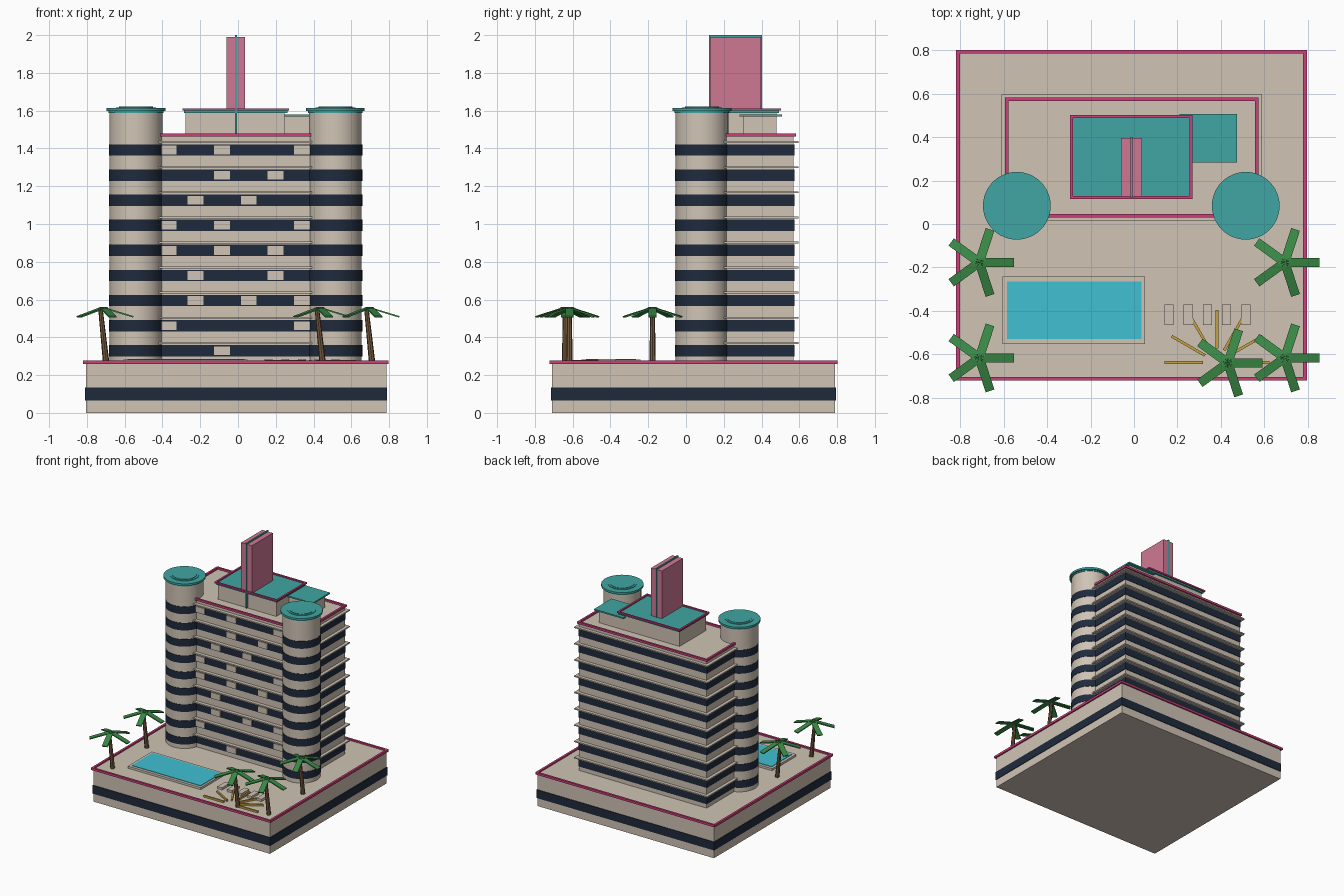
import bpy, bmesh
from math import radians, cos, sin, pi
from mathutils import Matrix, Vector

cube = bpy.data.objects.get("Cube")
if cube:
    bpy.data.objects.remove(cube, do_unlink=True)


def material(name, *srgb):
    lin = [((c / 255 + 0.055) / 1.055) ** 2.4 for c in srgb]
    m = bpy.data.materials.new(name)
    m.use_nodes = True
    m.diffuse_color = (*lin, 1)
    m.node_tree.nodes["Principled BSDF"].inputs["Base Color"].default_value = (*lin, 1)
    return m


STONE = material("warm stone", 208, 196, 181)
NAVY = material("navy glass", 31, 42, 60)
PINK = material("hot pink", 205, 62, 122)
ROSE = material("rose", 207, 121, 148)
TEAL = material("teal", 64, 166, 162)
WATER = material("pool water", 64, 192, 210)
LEAF = material("palm green", 58, 138, 70)
BARK = material("trunk brown", 118, 90, 62)
GOLD = material("gold", 198, 162, 66)


def finish(name, bm, mat, smooth=False):
    mesh = bpy.data.meshes.new(name)
    bm.to_mesh(mesh)
    bm.free()
    mesh.materials.append(mat)
    ob = bpy.data.objects.new(name, mesh)
    bpy.context.collection.objects.link(ob)
    if smooth:
        bpy.ops.object.select_all(action="DESELECT")
        ob.select_set(True)
        bpy.context.view_layer.objects.active = ob
        bpy.ops.object.shade_smooth_by_angle(angle=radians(35))
    return ob


def add_box(bm, x0, x1, y0, y1, z0, z1):
    m = Matrix.Translation(((x0 + x1) / 2, (y0 + y1) / 2, (z0 + z1) / 2))
    bmesh.ops.create_cube(bm, size=1, matrix=m @ Matrix.Diagonal((x1 - x0, y1 - y0, z1 - z0, 1)))


def boxes(name, mat, *specs):
    bm = bmesh.new()
    for s in specs:
        add_box(bm, *s)
    return finish(name, bm, mat)


def frame(name, mat, x0, x1, y0, y1, z0, z1, w):
    """Rectangular border made of four bars."""
    return boxes(name, mat,
                 (x0, x1, y0, y0 + w, z0, z1), (x0, x1, y1 - w, y1, z0, z1),
                 (x0, x0 + w, y0 + w, y1 - w, z0, z1), (x1 - w, x1, y0 + w, y1 - w, z0, z1))


def add_disc(bm, x, y, r, z0, z1, sides=48):
    bmesh.ops.create_cone(bm, cap_ends=True, segments=sides, radius1=r, radius2=r,
                          depth=z1 - z0, matrix=Matrix.Translation((x, y, (z0 + z1) / 2)))


# Podium with window strip and pink edge
DECK = 0.265
boxes("podium", STONE, (-0.805, 0.785, -0.71, 0.79, 0, DECK))
boxes("podium_window_strip", NAVY, (-0.81, 0.79, -0.715, 0.795, 0.066, 0.134))
frame("podium_trim", PINK, -0.82, 0.797, -0.722, 0.802, 0.259, 0.277, 0.017)

# Main tower: walls, window bands, ledges
X0, X1, Y0, Y1 = -0.585, 0.565, 0.045, 0.57
ROOF = 1.465
FLOORS = [0.299 + 0.1328 * i for i in range(9)]
boxes("tower_walls", STONE, (X0, X1, Y0, Y1, DECK, ROOF))
boxes("tower_window_bands", NAVY,
      *[(X0 - 0.004, X1 + 0.004, Y0 - 0.004, Y1 + 0.004, z, z + 0.06) for z in FLOORS])
boxes("tower_ledges", STONE,
      *[(X0 - 0.025, X1 + 0.025, Y0 - 0.028, Y1 + 0.026, z + 0.067, z + 0.077) for z in FLOORS])
frame("tower_roof_trim", PINK, X0 - 0.01, X1 + 0.008, Y0 - 0.014, Y1 + 0.012, ROOF - 0.002, 1.48, 0.016)

# Solid panels in the front windows, listed from the lowest floor up
panels = []
for z, slots in zip(FLOORS, ("2", "05", "135", "14", "024", "025", "13", "24", "025")):
    for s in slots:
        x = -0.367 + 0.1412 * int(s)
        panels.append((x - 0.042, x + 0.042, Y0 - 0.011, Y0, z + 0.007, z + 0.053))
boxes("front_panels", STONE, *panels)

# Round corner towers with bands and caps
CY = 0.084
for side, cx in (("right", -0.54), ("left", 0.515)):
    bm = bmesh.new()
    add_disc(bm, cx, CY, 0.14, DECK, 1.6)
    finish(side + "_round_tower", bm, STONE, True)
    bm = bmesh.new()
    for z in FLOORS:
        add_disc(bm, cx, CY, 0.143, z, z + 0.06)
    finish(side + "_round_window_bands", bm, NAVY, True)
    bm = bmesh.new()
    add_disc(bm, cx, CY, 0.145, 1.588, 1.6)
    add_disc(bm, cx, CY, 0.156, 1.598, 1.614)
    add_disc(bm, cx, CY, 0.106, 1.612, 1.618)
    add_disc(bm, cx, CY, 0.09, 1.616, 1.621)
    finish(side + "_round_tower_cap", bm, TEAL, True)

# Penthouse and annex
boxes("penthouse_walls", STONE, (-0.277, 0.247, 0.14, 0.478, ROOF, 1.59))
boxes("penthouse_roof", TEAL, (-0.285, 0.262, 0.125, 0.492, 1.588, 1.602))
frame("penthouse_roof_trim", PINK, -0.294, 0.27, 0.116, 0.502, 1.6, 1.612, 0.014)
boxes("annex_walls", STONE, (0.235, 0.45, 0.305, 0.478, ROOF, 1.57))
boxes("annex_roof", TEAL, (0.21, 0.474, 0.284, 0.507, 1.569, 1.58))

# Roof fin
boxes("fin_slabs", ROSE, (-0.06, -0.016, 0.126, 0.397, 1.6, 1.99),
      (-0.007, 0.036, 0.126, 0.397, 1.6, 1.99))
boxes("fin_core", TEAL, (-0.017, -0.006, 0.121, 0.402, 1.47, 2.0))

# Pool and loungers
boxes("pool_rim", STONE, (-0.607, 0.05, -0.552, -0.242, DECK, 0.282))
boxes("pool_water", WATER, (-0.586, 0.034, -0.53, -0.264, 0.28, 0.286))
boxes("loungers", STONE,
      *[(x - 0.021, x + 0.021, -0.466, -0.37, DECK, 0.284) for x in (0.162, 0.25, 0.339, 0.427, 0.516)])

# Gold sunburst laid on the deck
bm = bmesh.new()
for i in range(7):
    m = Matrix.Translation((0.383, -0.638, 0.272)) @ Matrix.Rotation(i * pi / 6, 4, "Z")
    bmesh.ops.create_cube(bm, size=1, matrix=m @ Matrix.Translation((0.153, 0, 0))
                          @ Matrix.Diagonal((0.178, 0.013, 0.015, 1)))
finish("sunburst_rays", bm, GOLD)


# Palms: leaning trunk and five drooping fronds
def palm(name, x, y):
    base, top = Vector((x + 0.015, y, DECK)), Vector((x - 0.015, y, 0.55))
    axis = top - base
    bm = bmesh.new()
    bmesh.ops.create_cone(bm, cap_ends=True, segments=8, radius1=0.017, radius2=0.012, depth=axis.length,
                          matrix=Matrix.Translation((base + top) / 2)
                          @ axis.to_track_quat("Z", "Y").to_matrix().to_4x4())
    finish(name + "_trunk", bm, BARK, True)
    bm = bmesh.new()
    for i in range(5):
        m = (Matrix.Translation((x, y, 0.557)) @ Matrix.Rotation(i * radians(72), 4, "Z")
             @ Matrix.Rotation(radians(17), 4, "Y") @ Matrix.Translation((0.082, 0, 0)))
        bmesh.ops.create_cube(bm, size=1, matrix=m @ Matrix.Diagonal((0.168, 0.042, 0.008, 1)))
    finish(name + "_fronds", bm, LEAF)


for n, (px, py) in enumerate(((-0.713, -0.177), (-0.713, -0.617), (0.695, -0.177),
                              (0.695, -0.617), (0.433, -0.64)), 1):
    palm(f"palm_{n}", px, py)
